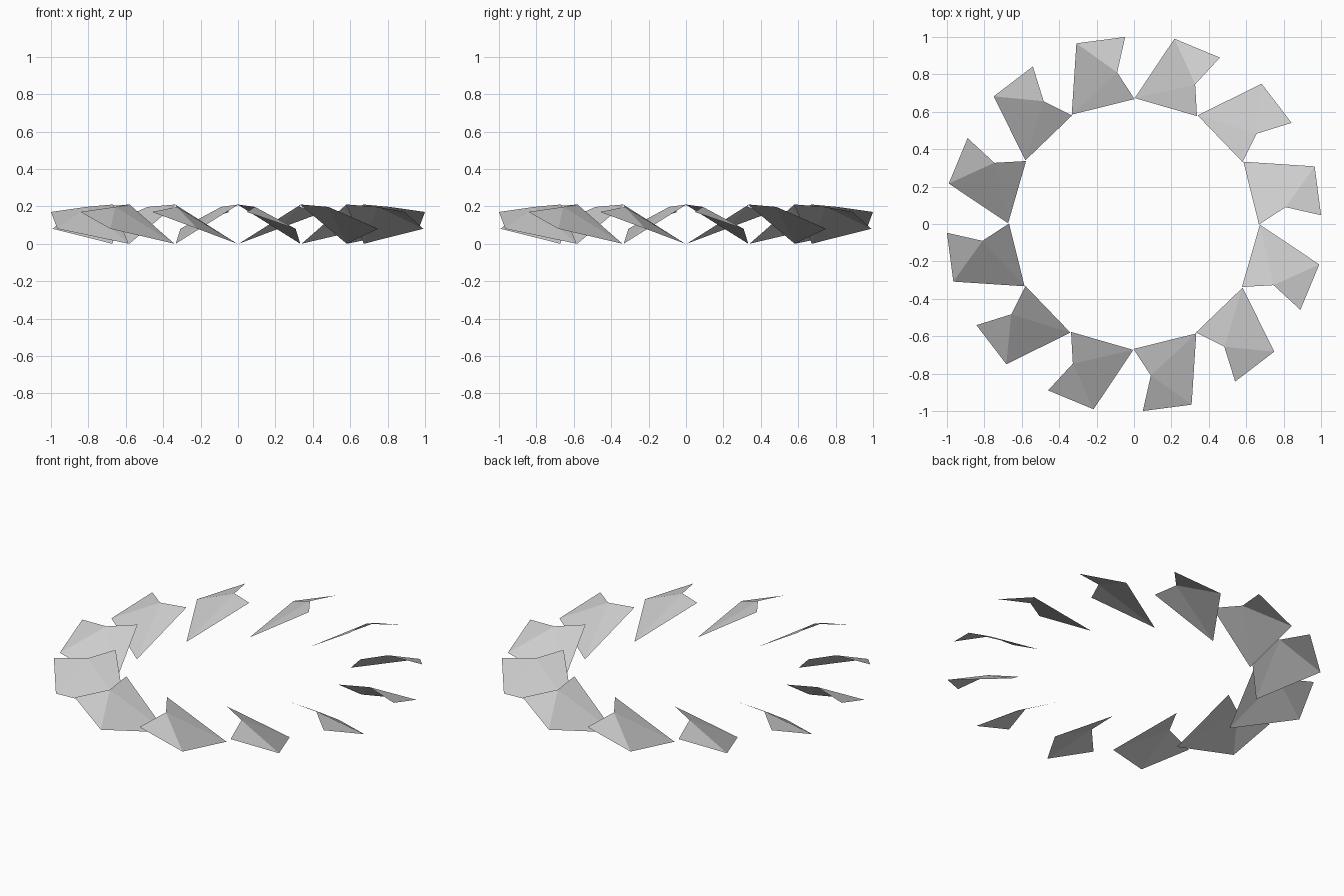
import bpy, bmesh
from math import radians
from mathutils import Matrix, Vector

if "Cube" in bpy.data.objects:
    bpy.data.objects.remove(bpy.data.objects["Cube"])

# One folded sheet: low inner corner, two outer corners, notch, high inner corner
BLADE = [(0.585, 0.333, 0.0), (0.966, 0.308, 0.08), (1.0, 0.047, 0.17),
         (0.81, 0.09, 0.197), (0.668, -0.003, 0.21)]
FOLDS = [(0, 3, 4), (0, 1, 3), (1, 2, 3)]
COUNT = 12


def make_blade(index):
    rot = Matrix.Rotation(radians(360 / COUNT * index), 4, 'Z')
    bm = bmesh.new()
    verts = [bm.verts.new(rot @ Vector(p)) for p in BLADE]
    for f in FOLDS:
        bm.faces.new([verts[i] for i in f])
    bm.normal_update()
    for face in bm.faces:
        if face.normal.z < 0:
            face.normal_flip()
    mesh = bpy.data.meshes.new("blade")
    bm.to_mesh(mesh)
    bm.free()
    obj = bpy.data.objects.new(f"blade_{index + 1:02d}", mesh)
    bpy.context.collection.objects.link(obj)


# Ring of twelve tilted blades
for i in range(COUNT):
    make_blade(i)
